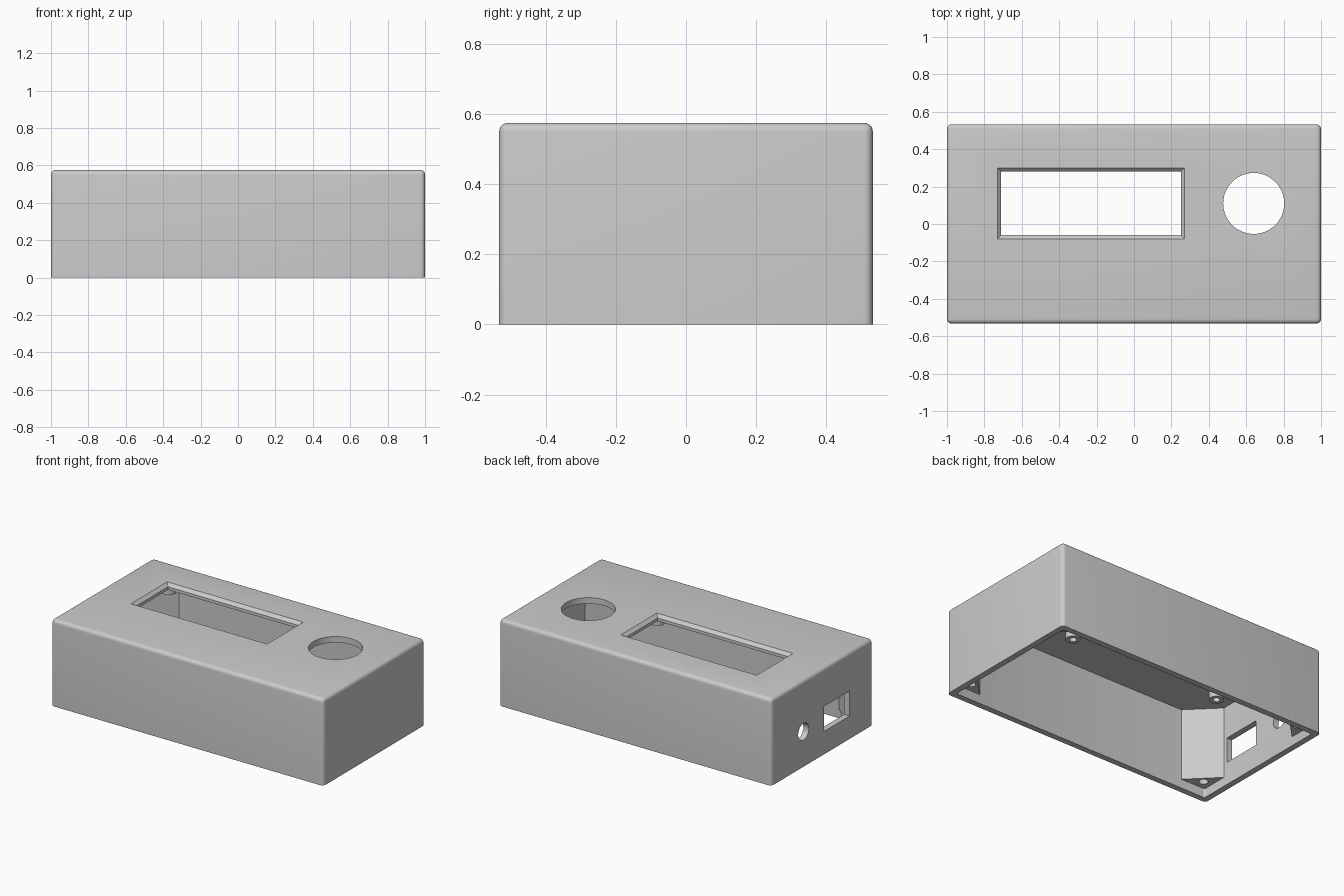
import bpy, bmesh, math
from mathutils import Matrix

cube = bpy.data.objects.get("Cube")
if cube:
    bpy.data.objects.remove(cube, do_unlink=True)

W, D, H, T = 1.0, 0.533, 0.575, 0.04      # half width, half depth, height, wall
CEIL = H - T

grey = bpy.data.materials.new("light_grey_plastic")
grey.use_nodes = True
grey.diffuse_color = (0.6, 0.6, 0.6, 1)
grey.node_tree.nodes["Principled BSDF"].inputs["Base Color"].default_value = (0.6, 0.6, 0.6, 1)


def finish(name, bm):
    bmesh.ops.recalc_face_normals(bm, faces=bm.faces)
    mesh = bpy.data.meshes.new(name)
    bm.to_mesh(mesh)
    bm.free()
    obj = bpy.data.objects.new(name, mesh)
    bpy.context.collection.objects.link(obj)
    mesh.materials.append(grey)
    return obj


def loft(name, rings):
    """Closed solid through stacked outlines, each given as (points, z)."""
    bm = bmesh.new()
    loops = [[bm.verts.new((x, y, z)) for x, y in pts] for pts, z in rings]
    n = len(loops[0])
    for a, b in zip(loops, loops[1:]):
        for i in range(n):
            j = (i + 1) % n
            bm.faces.new((a[i], a[j], b[j], b[i]))
    bm.faces.new(loops[0])
    bm.faces.new(loops[-1])
    return finish(name, bm)


def rect(x0, x1, y0, y1, grow=0):
    x0, x1, y0, y1 = x0 - grow, x1 + grow, y0 - grow, y1 + grow
    return [(x0, y0), (x1, y0), (x1, y1), (x0, y1)]


def box(name, x0, x1, y0, y1, z0, z1):
    outline = rect(x0, x1, y0, y1)
    return loft(name, [(outline, z0), (outline, z1)])


def cylinder(name, x, y, z0, z1, r, sides=32):
    pts = [(x + r * math.cos(2 * math.pi * i / sides),
            y + r * math.sin(2 * math.pi * i / sides)) for i in range(sides)]
    return loft(name, [(pts, z0), (pts, z1)])


def round_edges(obj, radius, rule):
    bm = bmesh.new()
    bm.from_mesh(obj.data)
    edges = [e for e in bm.edges if rule(*e.verts)]
    bmesh.ops.bevel(bm, geom=edges, offset=radius, segments=5,
                    profile=0.5, affect='EDGES')
    bm.to_mesh(obj.data)
    bm.free()


def cut(obj, cutters):
    bpy.context.view_layer.objects.active = obj
    for c in cutters:
        c.hide_render = True
        mod = obj.modifiers.new("cut", 'BOOLEAN')
        mod.operation = 'DIFFERENCE'
        mod.solver = 'EXACT'
        mod.object = c
        bpy.ops.object.modifier_apply(modifier=mod.name)
        bpy.data.objects.remove(c, do_unlink=True)


def smooth(obj):
    bpy.ops.object.select_all(action='DESELECT')
    obj.select_set(True)
    bpy.context.view_layer.objects.active = obj
    bpy.ops.object.shade_smooth_by_angle(angle=math.radians(30))


# Hollow case, open underneath, with rounded top and upright edges
case = box("case_shell", -W, W, -D, D, 0, H)
round_edges(case, 0.025, lambda a, b: a.co.z + b.co.z > 0.1)

cavity = box("cavity_cutter", -W + T, W - T, -D + T, D - T, -0.1, CEIL)
round_edges(cavity, 0.012, lambda a, b: abs(a.co.z - b.co.z) > 0.1)

# Display window with a chamfered upper rim
opening = (-0.71, 0.25, -0.06, 0.28)
window = loft("window_cutter", [
    (rect(*opening), CEIL - 0.05), (rect(*opening), H - 0.02),
    (rect(*opening, grow=0.02), H), (rect(*opening, grow=0.02), H + 0.05)])

# Round control hole in the top
dial = cylinder("dial_hole_cutter", 0.64, 0.11, CEIL - 0.05, H + 0.05, 0.163, 64)

# Connector openings in the right side wall
port = box("port_cutter", -W - 0.05, -W + 0.08, -0.288, -0.02, 0.152, 0.318)
jack = cylinder("jack_cutter", 0, 0, -0.08, 0.08, 0.056)
jack.data.transform(Matrix.Translation((-W, 0.196, 0.232))
                    @ Matrix.Rotation(math.pi / 2, 4, 'Y'))
cut(case, [cavity, window, dial, port, jack])
smooth(case)

# Triangular corner posts with screw holes, set back from the open bottom
leg, sink = 0.18, 0.01
for sx, side in ((-1, "right"), (1, "left")):
    for sy, end in ((-1, "front"), (1, "back")):
        cx, cy = W - T + sink, D - T + sink
        reach = leg + sink
        tri = [(sx * cx, sy * cy), (sx * (cx - reach), sy * cy),
               (sx * (cx - reach), sy * (cy - sink)),
               (sx * (cx - sink), sy * (cy - reach)),
               (sx * cx, sy * (cy - reach))]
        post = loft(f"{end}_{side}_post", [(tri, 0.06), (tri, CEIL + sink)])
        cut(post, [cylinder("screw_cutter", sx * (W - 0.1), sy * (D - 0.1),
                            0, 0.3, 0.028, 24)])
        smooth(post)

# Short hollow standoffs around the display window
for dx, side in ((-0.555, "right"), (0.555, "left")):
    for dy, end in ((-0.28, "front"), (0.28, "back")):
        x, y = -0.225 + dx, 0.11 + dy
        standoff = cylinder(f"{end}_{side}_standoff", x, y, 0.46, CEIL + sink, 0.045)
        cut(standoff, [cylinder("pin_cutter", x, y, 0.4, CEIL - 0.01, 0.022, 24)])
        smooth(standoff)
